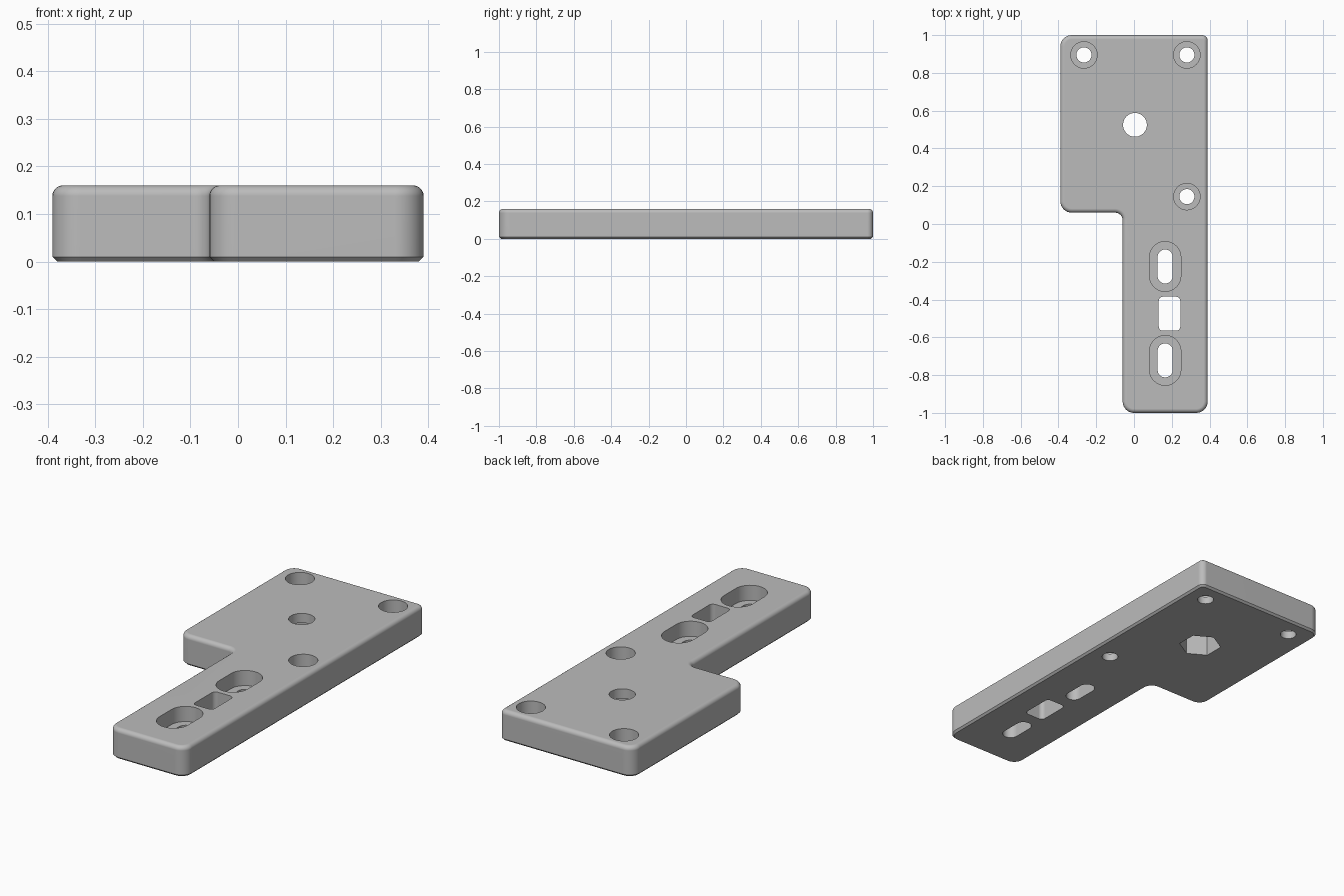
import bpy, bmesh, math

cube = bpy.data.objects.get("Cube")
if cube:
    bpy.data.objects.remove(cube, do_unlink=True)

HEIGHT, FILLET, CHAMFER = 0.16, 0.022, 0.01

metal = bpy.data.materials.new("plain_grey")
metal.use_nodes = True
GREY = (0.5, 0.5, 0.5, 1)
metal.diffuse_color = GREY
metal.node_tree.nodes["Principled BSDF"].inputs["Base Color"].default_value = GREY


def outline(corners, inset=0.0, steps=8):
    """Rounded outline from corners given as (x, y, radius, start angle, turn)."""
    pts = []
    for x, y, r, start, turn in corners:
        mid = math.radians(start + 45 * turn)
        cx = x - math.copysign(r, math.cos(mid))
        cy = y - math.copysign(r, math.sin(mid))
        rad = r - inset * turn
        for i in range(steps + 1):
            a = math.radians(start + turn * 90 * i / steps)
            pts.append((cx + rad * math.cos(a), cy + rad * math.sin(a)))
    return pts


def rounded_rect(cx, cy, hx, hy, r):
    return outline([(cx - hx, cy - hy, r, 180, 1), (cx + hx, cy - hy, r, 270, 1),
                    (cx + hx, cy + hy, r, 0, 1), (cx - hx, cy + hy, r, 90, 1)], steps=12)


def loft(name, layers):
    """Closed solid through a stack of (outline points, z) layers."""
    bm = bmesh.new()
    rings = [[bm.verts.new((x, y, z)) for x, y in pts] for pts, z in layers]
    n = len(rings[0])
    for low, high in zip(rings, rings[1:]):
        for i in range(n):
            j = (i + 1) % n
            bm.faces.new((low[i], low[j], high[j], high[i]))
    bm.faces.new(rings[0][::-1])
    bm.faces.new(rings[-1])
    bmesh.ops.remove_doubles(bm, verts=bm.verts, dist=1e-5)
    bmesh.ops.recalc_face_normals(bm, faces=bm.faces)
    mesh = bpy.data.meshes.new(name)
    bm.to_mesh(mesh)
    bm.free()
    mesh.materials.append(metal)
    obj = bpy.data.objects.new(name, mesh)
    bpy.context.collection.objects.link(obj)
    return obj


# L-shaped plate: chamfered underneath, filleted on top
corners = [(-0.06, -1, 0.06, 180, 1), (0.39, -1, 0.06, 270, 1), (0.39, 1, 0.03, 0, 1),
           (-0.39, 1, 0.06, 90, 1), (-0.39, 0.06, 0.06, 180, 1), (-0.06, 0.06, 0.04, 90, -1)]
layers = [(outline(corners, CHAMFER), 0), (outline(corners), CHAMFER)]
for i in range(7):
    t = math.radians(90 * i / 6)
    layers.append((outline(corners, FILLET * (1 - math.cos(t))),
                   HEIGHT - FILLET + FILLET * math.sin(t)))
plate = loft("mounting_plate", layers)

cutters = []


def cut(pts, z0=-0.1, z1=0.3):
    cutter = loft("cutter", [(pts, z0), (pts, z1)])
    cutter.hide_render = True
    cutters.append(cutter)
    mod = plate.modifiers.new("cut", "BOOLEAN")
    mod.operation, mod.solver, mod.object = "DIFFERENCE", "EXACT", cutter


# Counterbored screw holes
for x, y in [(-0.265, 0.895), (0.28, 0.895), (0.28, 0.145)]:
    cut(rounded_rect(x, y, 0.07, 0.07, 0.07), z0=0.04)
    cut(rounded_rect(x, y, 0.04, 0.04, 0.04))

# Counterbored adjustment slots
for y in (-0.225, -0.722):
    cut(rounded_rect(0.165, y, 0.083, 0.132, 0.083), z0=0.08)
    cut(rounded_rect(0.165, y, 0.04, 0.09, 0.04))

# Rectangular window between the slots
cut(rounded_rect(0.188, -0.475, 0.057, 0.09, 0.022))

# Bolt hole with a hexagonal nut pocket underneath
cut(rounded_rect(0.005, 0.525, 0.063, 0.063, 0.063))
hexagon = [(0.005 + 0.105 * math.cos(math.radians(a)), 0.525 + 0.105 * math.sin(math.radians(a)))
           for a in range(30, 390, 60)]
cut(hexagon, z1=0.11)

# Bake the cuts and drop the cutters
depsgraph = bpy.context.evaluated_depsgraph_get()
baked = bpy.data.meshes.new_from_object(plate.evaluated_get(depsgraph))
plate.modifiers.clear()
plate.data = baked
for c in cutters:
    bpy.data.objects.remove(c, do_unlink=True)

# Smooth curved walls, crisp rims
for o in bpy.context.selected_objects:
    o.select_set(False)
plate.select_set(True)
bpy.context.view_layer.objects.active = plate
bpy.ops.object.shade_smooth_by_angle(angle=math.radians(30))
weighted = plate.modifiers.new("weighted_normals", "WEIGHTED_NORMAL")
weighted.keep_sharp = True
